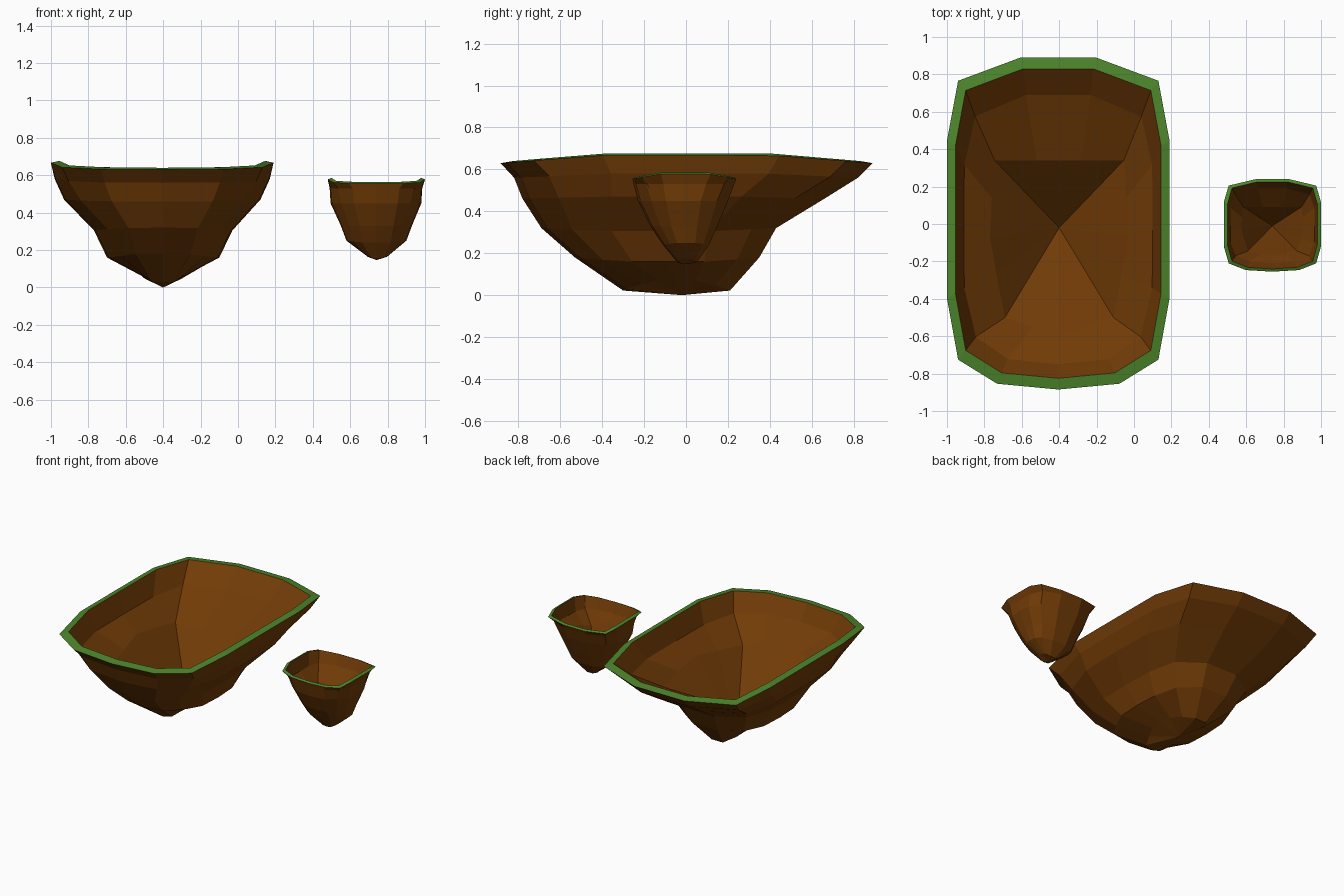
import bpy, bmesh

if "Cube" in bpy.data.objects:
    bpy.data.objects.remove(bpy.data.objects["Cube"])


def material(name, rgb):
    m = bpy.data.materials.new(name)
    m.diffuse_color = (*rgb, 1.0)
    m.use_nodes = True
    m.node_tree.nodes["Principled BSDF"].inputs["Base Color"].default_value = m.diffuse_color
    return m


SOIL = material("soil brown", (0.165, 0.044, 0.002))
GRASS = material("grass green", (0.073, 0.235, 0.024))

# right half of the outline, front to back (unit size): rim and rounder underside
RIM = [(0.55, -0.965), (0.9, -0.82), (1, -0.45), (1, 0.0),
       (1, 0.5), (0.9, 0.86), (0.34, 1.0)]
ROUND = [(0.48, -0.94), (0.76, -0.7), (0.97, -0.38), (1, 0.0),
         (0.97, 0.4), (0.8, 0.76), (0.34, 1.0)]
# upper edge of the four-sided pit, as offsets from its lowest point
PIT_FRONT = (0, -0.58, 0.455)
PIT = [(0.14, -0.53, 0.415), (0.29, -0.48, 0.375), (0.335, -0.25, 0.41),
       (0.37, -0.05, 0.44), (0.36, 0.16, 0.41), (0.345, 0.36, 0.375),
       (0.12, 0.36, 0.375)]


def mirrored(front, half):
    return [front] + half + [(-p[0],) + tuple(p[1:]) for p in reversed(half)]


def ring_points(ext, blend):
    """Outline fitted to the extents; height blends from sides to ends."""
    x0, x1, y0, y1, z_side, z_end = ext
    cx, hx = (x0 + x1) / 2, (x1 - x0) / 2
    cy, hy = (y0 + y1) / 2, (y1 - y0) / 2
    half = [(a + (c - a) * blend, b + (d - b) * blend)
            for (a, b), (c, d) in zip(RIM, ROUND)]
    pts = []
    for u, v in mirrored((0, -1), half):
        w = max(0.0, (abs(v) - 0.47) / 0.53)
        pts.append((cx + u * hx, cy + v * hy, z_side + (z_end - z_side) * w))
    return pts


def island(name, rings, blends, tip, rim, wall, pit_scale):
    """Faceted soil shell, narrow grass rim and a four-sided pit inside."""
    bm = bmesh.new()

    def add(points):
        return [bm.verts.new(p) for p in points]

    def bridge(a, b, mat=0):
        for i in range(len(a)):
            j = (i + 1) % len(a)
            bm.faces.new((a[i], b[i], b[j], a[j])).material_index = mat

    def fan(a, point):
        t = bm.verts.new(point)
        for i in range(len(a)):
            bm.faces.new((a[i], t, a[(i + 1) % len(a)]))

    # outer underside, from the rim down to the tip
    outer = [add(ring_points(r, b)) for r, b in zip(rings, blends)]
    for a, b in zip(outer, outer[1:]):
        bridge(a, b)
    fan(outer[-1], tip)

    # grass rim
    x0, x1, y0, y1, zs, ze = rings[0]
    rx, ry, rz = rim
    lip = add(ring_points((x0 + rx, x1 - rx, y0 + ry, y1 - ry,
                           zs + rz, ze + rz), 0))
    bridge(lip, outer[0], 1)

    # inner wall and pit
    mid = add(ring_points(wall, 0.2))
    sx, sy, sz = pit_scale
    edge = add([(tip[0] + x * sx, tip[1] + y * sy, tip[2] + z * sz)
                for x, y, z in mirrored(PIT_FRONT, PIT)])
    bridge(mid, lip)
    bridge(edge, mid)
    fan(edge, (tip[0], tip[1], tip[2] + 0.01))

    me = bpy.data.meshes.new(name)
    bm.to_mesh(me)
    bm.free()
    me.materials.append(SOIL)
    me.materials.append(GRASS)
    ob = bpy.data.objects.new(name, me)
    bpy.context.collection.objects.link(ob)
    return ob


# ring: x min, x max, y min, y max, height at sides, height at ends
island("large_island", [
    (-1.00, 0.19, -0.885, 0.89, 0.667, 0.63),
    (-0.98, 0.17, -0.82, 0.82, 0.58, 0.56),
    (-0.93, 0.12, -0.78, 0.66, 0.47, 0.46),
    (-0.77, -0.03, -0.69, 0.43, 0.305, 0.32),
    (-0.70, -0.10, -0.53, 0.35, 0.16, 0.18),
    (-0.53, -0.27, -0.30, 0.21, 0.07, 0.022),
], (0, 0.2, 0.5, 0.7, 1, 1.4), (-0.40, -0.02, 0.0), (0.045, 0.06, 0.01),
    (-0.91, 0.10, -0.75, 0.69, 0.53, 0.53), (1, 1, 1))

island("small_island", [
    (0.48, 1.00, -0.255, 0.24, 0.578, 0.555),
    (0.49, 0.985, -0.25, 0.23, 0.53, 0.53),
    (0.495, 0.98, -0.23, 0.20, 0.45, 0.45),
    (0.55, 0.93, -0.17, 0.15, 0.33, 0.33),
    (0.58, 0.90, -0.11, 0.11, 0.25, 0.24),
    (0.68, 0.81, -0.04, 0.05, 0.175, 0.155),
], (0, 0.6, 1.0, 1.0, 1, 1), (0.74, -0.01, 0.147), (0.02, 0.015, 0.008),
    (0.515, 0.965, -0.21, 0.19, 0.49, 0.49), (0.45, 0.28, 0.65))
